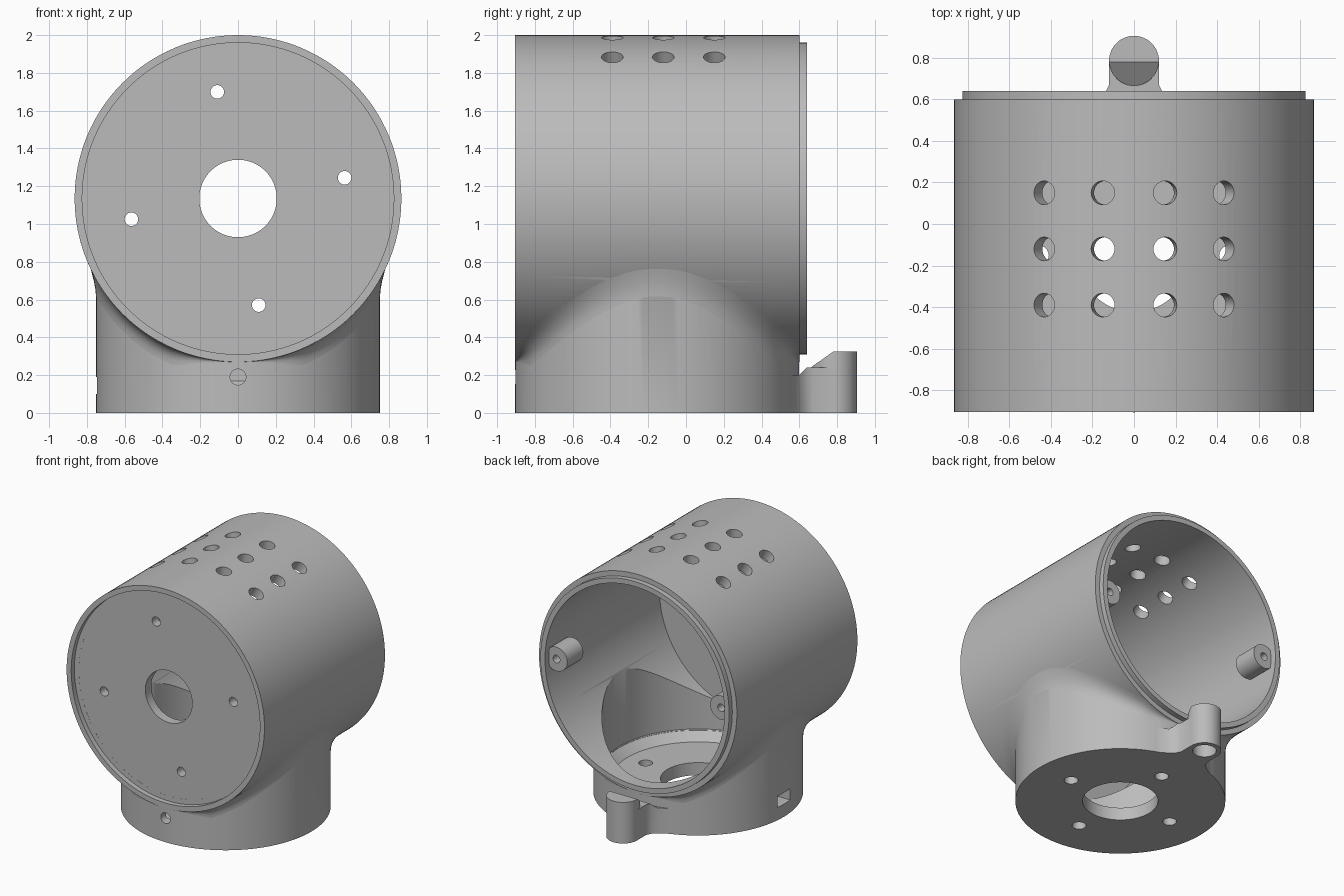
import bpy, bmesh
from math import sin, cos, sqrt, pi, radians
from mathutils import Vector, Matrix

if "Cube" in bpy.data.objects:
    bpy.data.objects.remove(bpy.data.objects["Cube"])

grey = bpy.data.materials.new("plain grey")
grey.use_nodes = True
grey.diffuse_color = (0.5, 0.5, 0.5, 1)
grey.node_tree.nodes["Principled BSDF"].inputs["Base Color"].default_value = (0.5, 0.5, 0.5, 1)

AXIS_Z, TUBE_R, TUBE_IN = 1.135, 0.865, 0.785   # horizontal tube
FRONT, BACK = -0.905, 0.60
BASE_Y, BASE_R, BASE_IN = -0.1525, 0.752, 0.69   # upright base


def make(name, bm):
    bmesh.ops.recalc_face_normals(bm, faces=bm.faces)
    mesh = bpy.data.meshes.new(name)
    bm.to_mesh(mesh)
    bm.free()
    mesh.materials.append(grey)
    ob = bpy.data.objects.new(name, mesh)
    bpy.context.collection.objects.link(ob)
    return ob


def rod(name, r, start, end, r2=None, seg=96):
    """Round bar or cone between two points."""
    a, b = Vector(start), Vector(end)
    d = b - a
    m = Matrix.Translation((a + b) / 2) @ d.to_track_quat('Z', 'Y').to_matrix().to_4x4()
    bm = bmesh.new()
    bmesh.ops.create_cone(bm, cap_ends=True, segments=seg, radius1=r,
                          radius2=r if r2 is None else r2, depth=d.length, matrix=m)
    return make(name, bm)


def along_y(name, r, y0, y1, x=0, z=AXIS_Z, seg=96):
    return rod(name, r, (x, y0, z), (x, y1, z), seg=seg)


def upright(name, r, z0, z1, x=0, y=BASE_Y, r2=None, seg=96):
    return rod(name, r, (x, y, z0), (x, y, z1), r2, seg)


def prism(name, points, push):
    bm = bmesh.new()
    face = bm.faces.new([bm.verts.new(p) for p in points])
    out = bmesh.ops.extrude_face_region(bm, geom=[face])
    moved = [v for v in out["geom"] if isinstance(v, bmesh.types.BMVert)]
    bmesh.ops.translate(bm, verts=moved, vec=push)
    return make(name, bm)


def combine(target, tool, op='DIFFERENCE'):
    tool.hide_render = True
    mod = target.modifiers.new("cut", 'BOOLEAN')
    mod.operation, mod.solver, mod.object = op, 'EXACT', tool
    bpy.context.view_layer.objects.active = target
    bpy.ops.object.modifier_apply(modifier=mod.name)
    bpy.data.objects.remove(tool)


def smooth(ob):
    bpy.ops.object.select_all(action='DESELECT')
    ob.select_set(True)
    bpy.context.view_layer.objects.active = ob
    bpy.ops.object.shade_smooth_by_angle(angle=radians(30))


# Post behind the base, with a sloped shoulder
post = upright("post", 0.12, 0, 0.325, y=0.785, seg=48)
combine(post, prism("shoulder_cut", [(-.3, .5, .24), (-.3, .66, .24), (-.3, .78, .325),
                                     (-.3, .78, .5), (-.3, .5, .5)], (.6, 0, 0)))

# Flared neck joining post and base
half = [(.12, .785), (.12, .67), (.14, .63), (.18, .595), (.25, .555), (.28, .4)]
outline = half + [(-x, y) for x, y in reversed(half)]
neck = prism("neck", [(x, y, 0) for x, y in outline], (0, 0, .24))
combine(neck, prism("neck_chamfer", [(-.4, .3, .2), (-.4, .6, .2), (-.4, .64, .24),
                                     (-.4, .64, .4), (-.4, .3, .4)], (.8, 0, 0)))

# Main housing
housing = along_y("housing", TUBE_R, FRONT, BACK, seg=128)
combine(housing, upright("base", BASE_R, 0, 1.0, seg=128), 'UNION')
combine(housing, along_y("back_lip", 0.825, 0.4, 0.64, seg=128), 'UNION')
combine(housing, neck, 'UNION')
combine(housing, post, 'UNION')

# Hollow interior, front recess and floor openings
combine(housing, along_y("bore", TUBE_IN, FRONT - .1, 0.8, seg=128))
combine(housing, along_y("front_recess", 0.825, FRONT - .1, FRONT + .04, seg=128))
combine(housing, upright("base_cavity", BASE_IN, 0.16, 1.0, seg=128))
combine(housing, upright("floor_slope", 0.62, 0.1, 0.17, r2=0.70, seg=128))
combine(housing, upright("floor_opening", 0.27, -0.1, 0.3))
for k in range(4):
    a = k * pi / 2
    combine(housing, upright("floor_hole", 0.05, -0.1, 0.3, x=0.46 * cos(a),
                             y=BASE_Y + 0.46 * sin(a), seg=32))
combine(housing, upright("post_socket", 0.085, -0.1, 0.2, y=0.785, seg=32))

# Base wall openings: round at the front, a slot at one side
combine(housing, along_y("front_hole", 0.042, -1.0, -0.7, z=0.19, seg=32))
combine(housing, prism("side_slot", [(-.9, BASE_Y - .08, .10), (-.9, BASE_Y + .08, .10),
                                     (-.9, BASE_Y + .08, .19), (-.9, BASE_Y - .08, .19)],
                       (.3, 0, 0)))

# Radial vents on top
for angle in (-30, -10, 10, 30):
    s, c = sin(radians(angle)), cos(radians(angle))
    for y in (-0.39, -0.12, 0.15):
        combine(housing, rod("vent", 0.057, (.6 * s, y, AXIS_Z + .6 * c),
                             (s, y, AXIS_Z + c), seg=32))
smooth(housing)

# Front plate with centre opening and four screw holes
plate = along_y("front_plate", 0.81, FRONT + .0405, -0.79, seg=128)
combine(plate, along_y("centre_opening", 0.205, -1, -0.5))
for k in range(4):
    a = radians(11) + k * pi / 2
    combine(plate, along_y("screw_hole", 0.036, -1, -0.5, 0.575 * cos(a),
                           AXIS_Z + 0.575 * sin(a), seg=32))
smooth(plate)

# Screw lugs inside the open end
for side, label in ((1, "left"), (-1, "right")):
    x = side * 0.72
    lug = rod(label + "_lug", 0.095, (x, 0.39, AXIS_Z), (x, 0.59, AXIS_Z), seg=48)
    combine(lug, along_y("lug_hole", 0.03, 0.45, 0.7, x, seg=24))
    # trim to stay within the wall
    combine(lug, along_y("lug_trim", 0.81, 0.2, 0.8, seg=128), 'INTERSECT')
    smooth(lug)

# Concave blend where the base meets the tube
bm = bmesh.new()
rows = []
COUNT, STEPS = 144, 6
for i in range(COUNT):
    t = 2 * pi * i / COUNT
    reach = (BACK - BASE_Y) / max(abs(sin(t)), 0.001) - BASE_R
    e = min(0.09, max(reach, 0.001))

    def tube_z(r):
        return AXIS_Z - sqrt(max(TUBE_R ** 2 - (r * cos(t)) ** 2, 0))

    z0, z2 = tube_z(BASE_R), tube_z(BASE_R + e)
    row = []
    for k in range(STEPS + 1):
        u = k / STEPS
        r = BASE_R + e * u * u
        z = (1 - u) ** 2 * (z0 - e) + 2 * u * (1 - u) * z0 + u * u * z2
        row.append(bm.verts.new((r * cos(t), BASE_Y + r * sin(t), z)))
    rows.append(row)
for i, row in enumerate(rows):
    nxt = rows[(i + 1) % COUNT]
    for k in range(STEPS):
        bm.faces.new((row[k], nxt[k], nxt[k + 1], row[k + 1]))
smooth(make("base_blend", bm))
